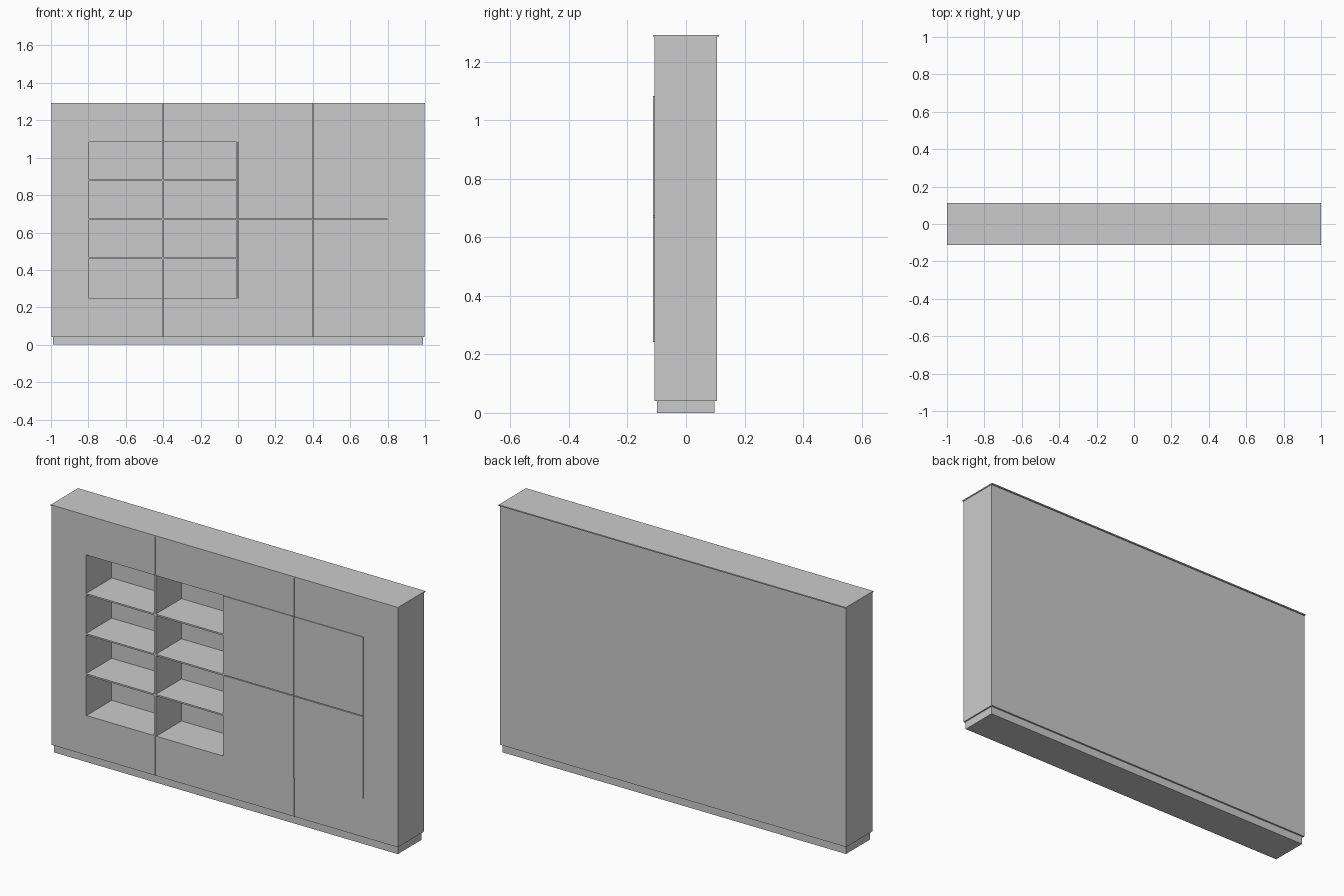
import bpy, bmesh

if "Cube" in bpy.data.objects:
    bpy.data.objects.remove(bpy.data.objects["Cube"])

FRONT, BACK = -0.1085, 0.106      # carcass depth
FACE = -0.112                     # doors and shelf edges stand slightly proud
Z0, Z1 = 0.041, 1.286             # carcass height
LOW, HIGH = 0.247, 1.083          # niche height
W, N, G = 0.997, 0.8, 0.002       # half width, niche half width, half gap


def finish(name, bm):
    bmesh.ops.recalc_face_normals(bm, faces=bm.faces)
    mesh = bpy.data.meshes.new(name)
    bm.to_mesh(mesh)
    bm.free()
    obj = bpy.data.objects.new(name, mesh)
    bpy.context.collection.objects.link(obj)
    return obj


def box(name, x0, x1, y0, y1, z0, z1):
    bm = bmesh.new()
    bmesh.ops.create_cube(bm, size=1)
    for v in bm.verts:
        v.co = ((x0 + x1) / 2 + v.co.x * (x1 - x0),
                (y0 + y1) / 2 + v.co.y * (y1 - y0),
                (z0 + z1) / 2 + v.co.z * (z1 - z0))
    return finish(name, bm)


def extrude_xz(name, pts, y0, y1):
    bm = bmesh.new()
    face = bm.faces.new([bm.verts.new((x, y0, z)) for x, z in pts])
    res = bmesh.ops.extrude_face_region(bm, geom=[face])
    for v in res["geom"]:
        if isinstance(v, bmesh.types.BMVert):
            v.co.y = y1
    return finish(name, bm)


# Plinth, top and back
box("plinth", -0.99, 0.99, -0.099, 0.097, 0, Z0)
box("top_panel", -1, 1, -0.1125, 0.1125, Z1, 1.292)
box("back_panel", -W, W, 0.099, BACK, Z0, Z1)

# C-shaped side surrounds
for name, s in (("left_surround", -1), ("right_surround", 1)):
    c = 0.4 + G
    pts = [(c, Z0), (W, Z0), (W, Z1), (c, Z1), (c, HIGH), (N, HIGH), (N, LOW), (c, LOW)]
    extrude_xz(name, [(s * x, z) for x, z in pts], FRONT, 0.099)

# Middle bands above and below the niche
box("upper_band", -0.4 + G, 0.4 - G, FRONT, 0.099, HIGH, Z1)
box("lower_band", -0.4 + G, 0.4 - G, FRONT, 0.099, Z0, LOW)

# Upright partitions
for name, x, t in (("left_lining", -0.7985, 0.003), ("shelf_divider", -0.4, 0.01),
                   ("centre_partition", -0.004, 0.008)):
    box(name, x - t / 2, x + t / 2, FACE, 0.099, LOW, HIGH)

# Open shelves in two columns
step = (HIGH - LOW) / 4
for col, (x0, x1) in enumerate(((-0.797, -0.405), (-0.395, -0.008))):
    for i in range(1, 4):
        z = LOW + i * step
        box(f"shelf_{col}_{i}", x0, x1, FACE, 0.099, z + 0.002, z + 0.01)

# Four doors
mid = 0.671
for col, x in enumerate((0, 0.4)):
    for row, (z0, z1) in enumerate(((LOW - 0.004, mid - G), (mid + G, HIGH))):
        box(f"door_{col}_{row}", x + G, x + 0.4 - G, FACE, -0.1, z0, z1)
